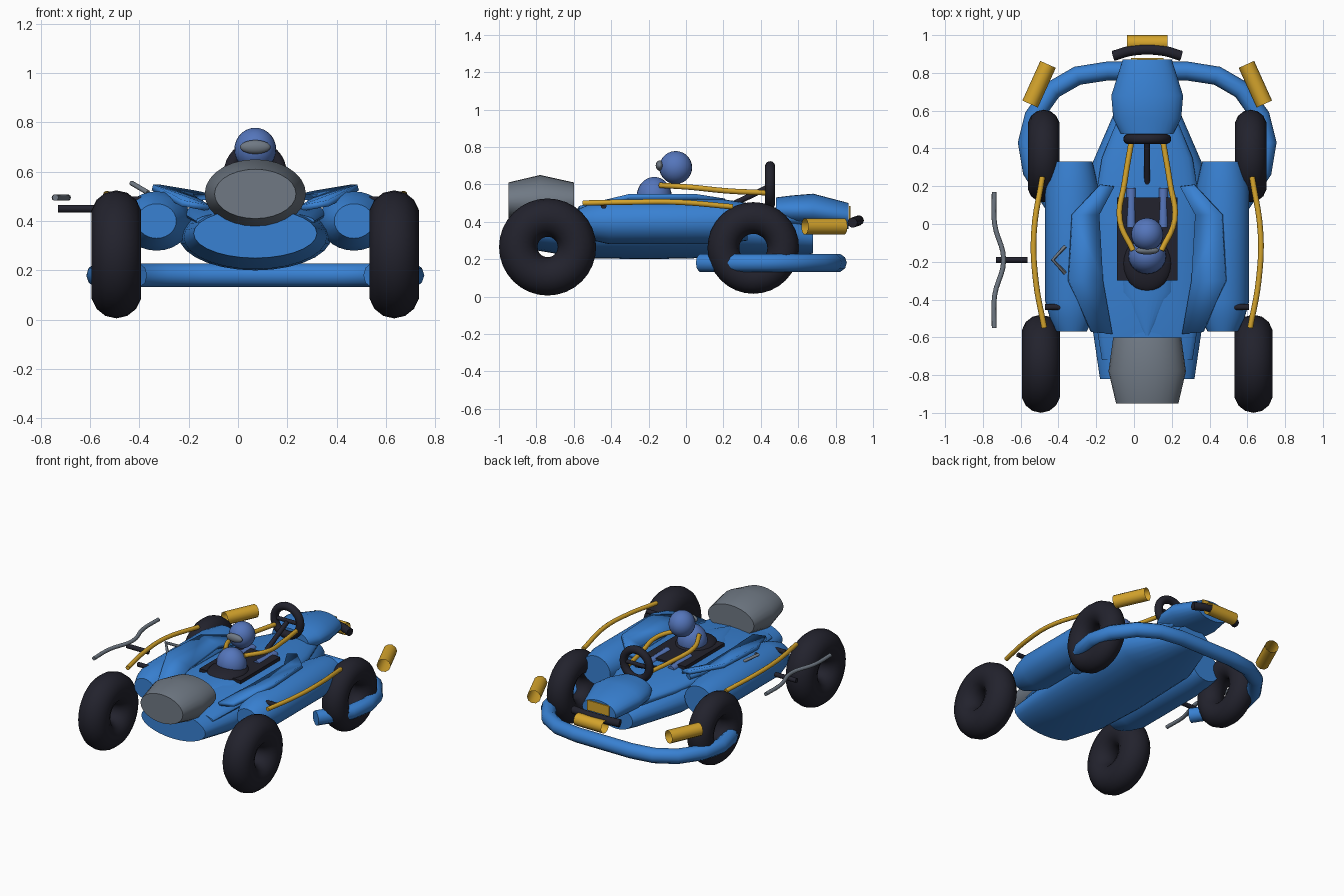
import bpy, math
from mathutils import Vector

cube = bpy.data.objects.get("Cube")
if cube:
    bpy.data.objects.remove(cube, do_unlink=True)

MID = 0.07  # the car's own centre line


def material(name, rgb):
    m = bpy.data.materials.new(name)
    m.use_nodes = True
    m.diffuse_color = (*rgb, 1)
    m.node_tree.nodes["Principled BSDF"].inputs["Base Color"].default_value = (*rgb, 1)
    return m


BLUE = material("body_blue", (0.04, 0.22, 0.65))
DARK = material("rubber_dark", (0.016, 0.016, 0.026))
YELLOW = material("trim_yellow", (0.66, 0.37, 0.025))
GREY = material("metal_grey", (0.16, 0.19, 0.23))
SUIT = material("driver_blue", (0.09, 0.18, 0.5))


def finish(ob, name, mat, angle=40):
    ob.name = name
    ob.data.materials.clear()
    ob.data.materials.append(mat)
    bpy.ops.object.select_all(action='DESELECT')
    ob.select_set(True)
    bpy.context.view_layer.objects.active = ob
    bpy.ops.object.shade_smooth_by_angle(angle=math.radians(angle))
    return ob


def mesh(name, verts, faces, mat, angle=40):
    me = bpy.data.meshes.new(name)
    me.from_pydata(verts, [], faces)
    ob = bpy.data.objects.new(name, me)
    bpy.context.collection.objects.link(ob)
    return finish(ob, name, mat, angle)


def loft(name, mat, rings, x=MID, n=28, angle=40):
    """Skin elliptical rings given as (y, half width, centre z, half height)."""
    verts, faces = [], []
    for y, hw, z, hh in rings:
        for i in range(n):
            a = math.tau * i / n
            verts.append((x + hw * math.cos(a), y, z + hh * math.sin(a)))
    for r in range(len(rings) - 1):
        for i in range(n):
            j = (i + 1) % n
            faces.append((r * n + i, (r + 1) * n + i, (r + 1) * n + j, r * n + j))
    faces.append(tuple(range(n)))
    faces.append(tuple(reversed(range((len(rings) - 1) * n, len(rings) * n))))
    return mesh(name, verts, faces, mat, angle)


def tube(name, mat, pts, radius, smooth=True, caps=True):
    """Sweep a round section along a path."""
    cu = bpy.data.curves.new(name, 'CURVE')
    cu.dimensions = '3D'
    cu.bevel_depth = radius
    cu.bevel_resolution = 3
    cu.use_fill_caps = caps
    cu.resolution_u = 5
    sp = cu.splines.new('BEZIER' if smooth else 'POLY')
    if smooth:
        sp.bezier_points.add(len(pts) - 1)
        for b, p in zip(sp.bezier_points, pts):
            b.co = p
            b.handle_left_type = b.handle_right_type = 'AUTO'
    else:
        sp.points.add(len(pts) - 1)
        for b, p in zip(sp.points, pts):
            b.co = (*p, 1)
    ob = bpy.data.objects.new(name, cu)
    bpy.context.collection.objects.link(ob)
    bpy.ops.object.select_all(action='DESELECT')
    ob.select_set(True)
    bpy.context.view_layer.objects.active = ob
    bpy.ops.object.convert(target='MESH')
    return finish(bpy.context.object, name, mat)


def ring(name, mat, loc, major, minor, rot):
    bpy.ops.mesh.primitive_torus_add(location=loc, rotation=rot, major_radius=major,
                                     minor_radius=minor, major_segments=32, minor_segments=14)
    return finish(bpy.context.object, name, mat)


def ball(name, mat, loc, size):
    bpy.ops.mesh.primitive_uv_sphere_add(location=loc, segments=24, ring_count=14, radius=1)
    bpy.context.object.scale = size
    return finish(bpy.context.object, name, mat)


def box(name, mat, loc, size):
    bpy.ops.mesh.primitive_cube_add(location=loc, size=1)
    bpy.context.object.scale = size
    return finish(bpy.context.object, name, mat)


# Hull, deck and cowls
loft("hull", BLUE, [(-0.82, 0.25, 0.35, 0.10), (-0.55, 0.29, 0.335, 0.13),
                    (-0.2, 0.31, 0.34, 0.14), (0.3, 0.30, 0.345, 0.135),
                    (0.6, 0.17, 0.32, 0.10), (0.68, 0.13, 0.31, 0.08)])
loft("deck", BLUE, [(-0.72, 0.24, 0.40, 0.04), (-0.4, 0.29, 0.43, 0.06),
                    (0.1, 0.28, 0.43, 0.06), (0.35, 0.24, 0.43, 0.06),
                    (0.62, 0.13, 0.41, 0.05)])
loft("deck_wedge", BLUE, [(-0.59, 0.01, 0.45, 0.02), (-0.36, 0.15, 0.46, 0.045),
                          (0.1, 0.18, 0.45, 0.05)])
loft("tail_cowl", BLUE, [(0.48, 0.14, 0.46, 0.07), (0.56, 0.18, 0.46, 0.08),
                         (0.68, 0.19, 0.46, 0.09), (0.87, 0.13, 0.43, 0.07)])
loft("engine_pod", GREY, [(-0.95, 0.165, 0.51, 0.10), (-0.78, 0.205, 0.51, 0.14),
                          (-0.6, 0.18, 0.51, 0.10)])

# Cockpit and driver
box("cockpit_floor", DARK, (MID, -0.08, 0.46), (0.32, 0.44, 0.085))
ball("seat", DARK, (MID, -0.21, 0.49), (0.13, 0.15, 0.05))
ball("driver_torso", SUIT, (MID, -0.17, 0.53), (0.1, 0.095, 0.11))
ball("helmet", SUIT, (MID, -0.055, 0.69), (0.085, 0.088, 0.088))
ball("visor", GREY, (MID, -0.14, 0.70), (0.062, 0.022, 0.028))
ring("steering_wheel", DARK, (MID, 0.45, 0.597), 0.1, 0.027, (math.pi / 2, 0, 0))
tube("steering_column", DARK, [(MID, 0.45, 0.59), (MID, 0.14, 0.44)], 0.016, False)
tube("steering_spoke", DARK, [(MID - 0.1, 0.45, 0.597), (MID + 0.1, 0.45, 0.597)], 0.014, False)

# Parts that repeat on both sides
for s, side in ((1, "left"), (-1, "right")):
    def at(x, y, z):
        return (MID + s * x, y, z)

    ring(side + "_front_wheel", DARK, at(0.563, -0.74, 0.265), 0.157, 0.1025, (0, math.pi / 2, 0))
    ring(side + "_rear_wheel", DARK, at(0.548, 0.36, 0.26), 0.16, 0.085, (0, math.pi / 2, 0))
    loft(side + "_side_pod", BLUE, [(-0.57, 0.08, 0.40, 0.07), (-0.5, 0.115, 0.40, 0.10),
                                    (-0.41, 0.14, 0.40, 0.12), (0.2, 0.14, 0.40, 0.12),
                                    (0.33, 0.11, 0.40, 0.10)], x=MID + s * 0.4)
    # Bridge panel between the deck and the side pod
    inner = [(0.18, 0.2, 0.485), (0.26, 0.05, 0.485), (0.24, -0.3, 0.47), (0.19, -0.58, 0.44)]
    outer = [(0.25, 0.21, 0.5), (0.4, 0.05, 0.525), (0.42, -0.3, 0.525), (0.3, -0.57, 0.46)]
    pts = [at(*p) for p in inner + outer]
    faces = [(i, i + 1, i + 5, i + 4) if s > 0 else (i, i + 4, i + 5, i + 1) for i in range(3)]
    panel = mesh(side + "_deck_panel", pts, [f[::-1] for f in faces], BLUE)
    panel.modifiers.new("thickness", 'SOLIDIFY').thickness = 0.025
    tube(side + "_deck_ridge", BLUE, [at(0.23, 0.2, 0.475), at(0.3, 0.02, 0.49),
                                      at(0.32, -0.25, 0.47)], 0.022)
    tube(side + "_leg", SUIT, [at(0.085, -0.02, 0.49), at(0.085, 0.19, 0.48)], 0.026, False)
    tube(side + "_arm", YELLOW, [at(0.075, -0.14, 0.595), at(0.145, 0.02, 0.585),
                                 at(0.12, 0.22, 0.565), at(0.085, 0.43, 0.555)], 0.015)
    tube(side + "_side_rail", YELLOW, [at(0.545, -0.55, 0.5), at(0.59, -0.3, 0.505),
                                       at(0.6, -0.05, 0.505), at(0.555, 0.25, 0.48)], 0.015)
    tube(side + "_rail_bracket", DARK, [at(0.46, -0.44, 0.485), at(0.54, -0.44, 0.485)], 0.016, False)
    tube(side + "_exhaust", YELLOW, [at(0.62, 0.635, 0.375), at(0.525, 0.845, 0.375)],
         0.045, False, False)

# Wrap-around bumper tube
half = [(0.21, 0.81), (0.37, 0.785), (0.50, 0.71), (0.60, 0.57), (0.635, 0.43),
        (0.61, 0.28), (0.48, 0.08)]
path = [(MID - x, y, 0.18) for x, y in reversed(half)] + [(MID + x, y, 0.18) for x, y in half]
tube("bumper", BLUE, path, 0.05, False)

# Tail bar, tail tube and plate
tube("tail_bar", DARK, [(MID - 0.18, 0.89, 0.395), (MID - 0.08, 0.918, 0.405),
                        (MID + 0.08, 0.918, 0.405), (MID + 0.18, 0.89, 0.395)], 0.027)
tube("tail_exhaust", YELLOW, [(MID - 0.108, 0.957, 0.375), (MID + 0.108, 0.957, 0.375)],
     0.043, False, False)
box("tail_plate", YELLOW, (MID, 0.875, 0.45), (0.17, 0.008, 0.07))

# Side mirror arm with its wire, and a hand lever
tube("mirror_arm", DARK, [(-0.73, -0.19, 0.45), (-0.565, -0.19, 0.45)], 0.016, False)
tube("mirror_wire", GREY, [(-0.74, -0.55, 0.495), (-0.738, -0.38, 0.495), (-0.69, -0.19, 0.495),
                           (-0.738, 0.0, 0.495), (-0.74, 0.17, 0.495)], 0.013)
tube("hand_lever", GREY, [(-0.365, -0.12, 0.515), (-0.43, -0.19, 0.553),
                          (-0.365, -0.26, 0.515)], 0.01, False)
